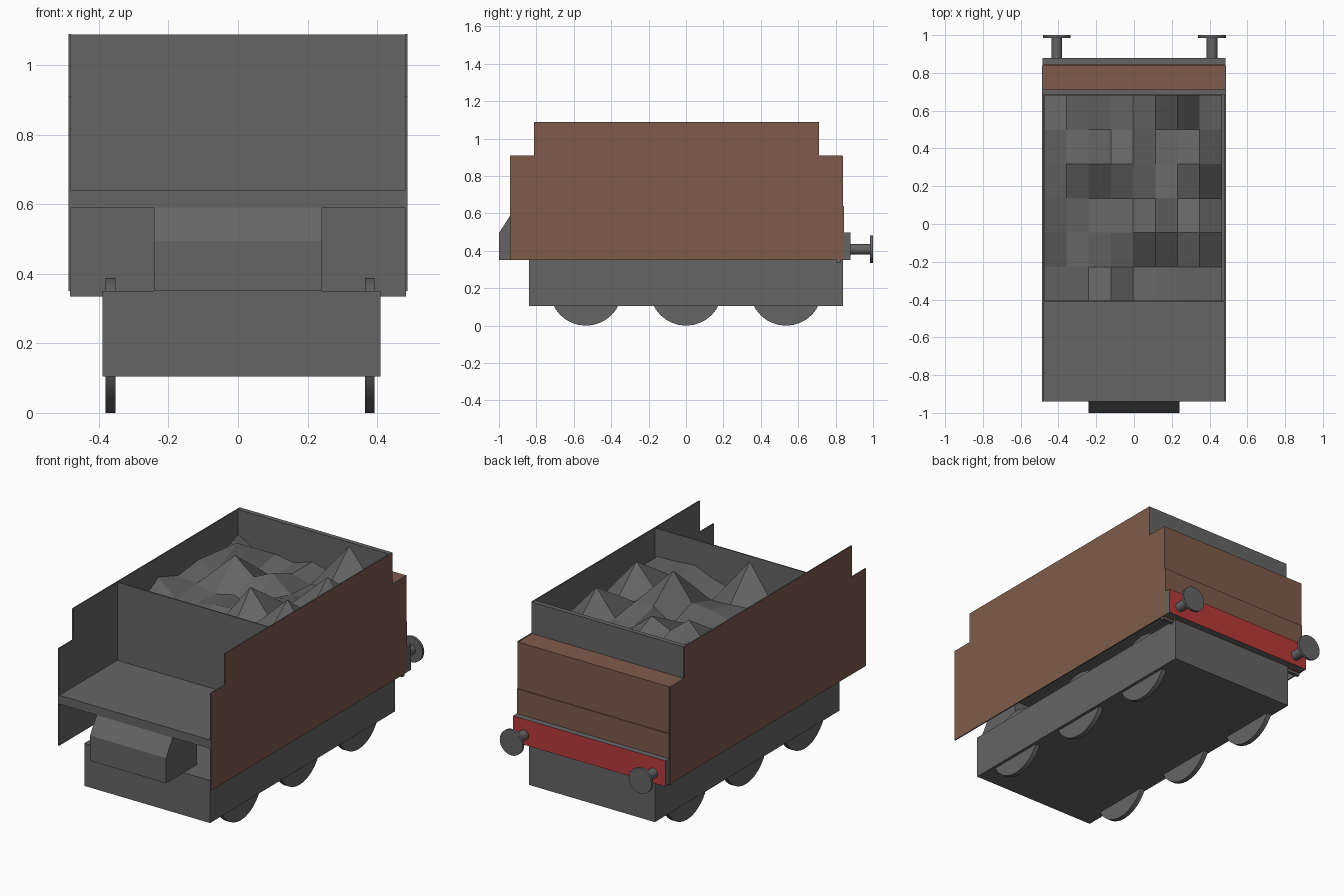
import bpy, bmesh, math, random
from mathutils import Matrix

if "Cube" in bpy.data.objects:
    bpy.data.objects.remove(bpy.data.objects["Cube"])

random.seed(4)


def material(name, rgb):
    m = bpy.data.materials.new(name)
    m.diffuse_color = (*rgb, 1)
    m.use_nodes = True
    m.node_tree.nodes["Principled BSDF"].inputs["Base Color"].default_value = m.diffuse_color
    return m


GREY = material("iron grey", (0.13, 0.13, 0.13))
BROWN = material("body brown", (0.21, 0.105, 0.07))
RED = material("beam red", (0.48, 0.042, 0.042))


def finish(name, bm, mats, rule=None):
    bmesh.ops.recalc_face_normals(bm, faces=bm.faces)
    bm.normal_update()
    if rule:
        for f in bm.faces:
            f.material_index = 1 if rule(f.normal) else 0
    me = bpy.data.meshes.new(name)
    bm.to_mesh(me)
    bm.free()
    for m in mats:
        me.materials.append(m)
    ob = bpy.data.objects.new(name, me)
    bpy.context.collection.objects.link(ob)
    return ob


def box(name, x, y, z, mats=(GREY,), rule=None):
    bm = bmesh.new()
    bmesh.ops.create_cube(bm, size=1)
    for v in bm.verts:
        for k, (a, b) in enumerate((x, y, z)):
            v.co[k] = a if v.co[k] < 0 else b
    return finish(name, bm, mats, rule)


def side_profile(name, pts, x0, x1, mats=(GREY,), rule=None):
    """Extrude a (y, z) outline between two x positions."""
    bm = bmesh.new()
    face = bm.faces.new([bm.verts.new((x0, y, z)) for y, z in pts])
    new = bmesh.ops.extrude_face_region(bm, geom=[face])["geom"]
    for v in new:
        if isinstance(v, bmesh.types.BMVert):
            v.co.x = x1
    return finish(name, bm, mats, rule)


def cylinder(name, centre, radius, depth, axis, segments=32):
    bm = bmesh.new()
    rot = Matrix.Rotation(math.pi / 2, 4, 'Y' if axis == 'X' else 'X')
    bmesh.ops.create_cone(bm, cap_ends=True, segments=segments, radius1=radius,
                          radius2=radius, depth=depth,
                          matrix=Matrix.Translation(centre) @ rot)
    ob = finish(name, bm, (GREY,))
    bpy.context.view_layer.objects.active = ob
    ob.select_set(True)
    bpy.ops.object.shade_smooth_by_angle()
    ob.select_set(False)
    return ob


# Chassis and wheels
box("chassis", (-0.39, 0.41), (-0.84, 0.84), (0.105, 0.35))
for x in (-0.367, 0.379):
    for y in (-0.535, 0.0, 0.535):
        cylinder("wheel", (x, y, 0.194), 0.194, 0.028, 'X')

# Stepped side panels, brown outside and grey inside
outline = [(-0.94, 0.35), (0.838, 0.35), (0.838, 0.91), (0.71, 0.91),
           (0.71, 1.09), (-0.812, 1.09), (-0.812, 0.91), (-0.94, 0.91)]
for s in (-1, 1):
    side_profile("side_panel", outline, s * 0.480, s * 0.487, (GREY, BROWN),
                 lambda n, s=s: n.x * s > 0.5)

# Deck, bulkhead and rear wall of the bunker
box("deck", (-0.483, 0.485), (-0.94, 0.835), (0.59, 0.64))
box("bulkhead", (-0.483, 0.483), (-0.412, -0.405), (0.64, 1.089))
box("bunker_rear_wall", (-0.483, 0.483), (0.685, 0.712), (0.64, 1.089))

# Brown tank end behind the bunker
box("tank_end_upper", (-0.481, 0.481), (0.71, 0.84), (0.64, 0.908), (BROWN,))
box("tank_end_lower", (-0.485, 0.485), (0.825, 0.846), (0.35, 0.64), (GREY, BROWN),
    lambda n: n.y > -0.5)
box("rear_inner_plate", (-0.483, 0.483), (0.805, 0.825), (0.335, 0.59))

# Front step locker with sloping top
side_profile("front_locker", [(-1.0, 0.35), (-0.72, 0.35), (-0.72, 0.592),
                              (-0.938, 0.592), (-1.0, 0.495)], -0.242, 0.242)

# Buffer beam with a red outer face, and buffers
box("buffer_beam", (-0.485, 0.485), (0.845, 0.88), (0.35, 0.498), (GREY, RED),
    lambda n: n.y > 0.5)
for x in (-0.408, 0.413):
    cylinder("buffer_shaft", (x, 0.933, 0.408), 0.028, 0.11, 'Y', 24)
    cylinder("buffer_disc", (x, 0.992, 0.408), 0.073, 0.015, 'Y')

# Coal heap: coarse grid with random lumps and several tall peaks
peaks = {(5, 2): 1.08, (7, 2): 1.07, (3, 0): 1.06, (2, 4): 1.03,
         (7, 4): 1.06, (6, 6): 1.07, (1, 5): 1.0, (0, 2): 0.98, (4, 4): 0.99}
bm = bmesh.new()
grid = [[bm.verts.new((-0.475 + 0.1175 * i, -0.41 + 0.182 * j,
                       peaks.get((i, j), random.uniform(0.86, 0.95))))
         for i in range(9)] for j in range(7)]
for j in range(6):
    for i in range(8):
        bm.faces.new((grid[j][i], grid[j][i + 1], grid[j + 1][i + 1], grid[j + 1][i]))
finish("coal", bm, (GREY,))
